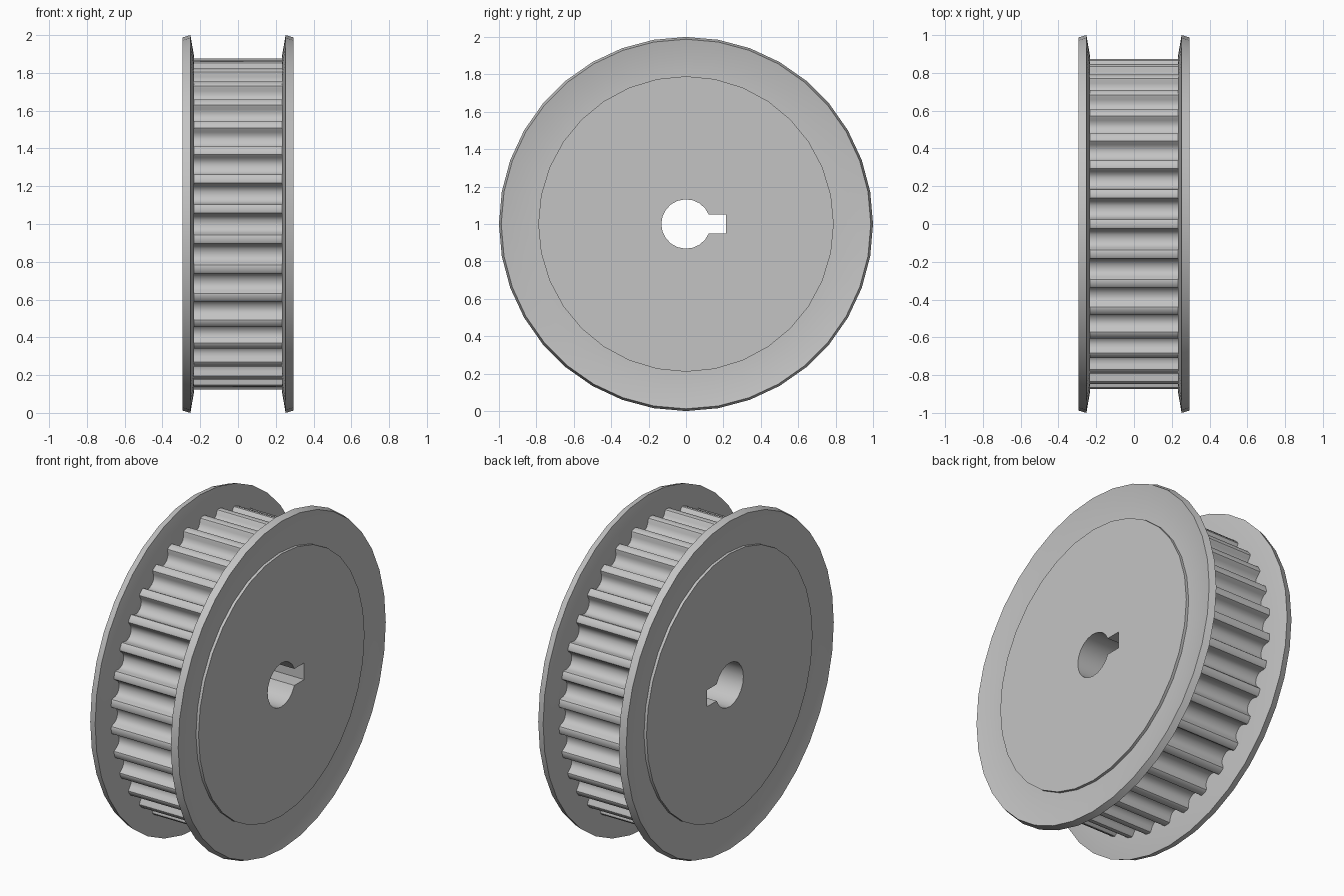
import bpy, bmesh, math
from mathutils import Matrix, Vector

if "Cube" in bpy.data.objects:
    bpy.data.objects.remove(bpy.data.objects["Cube"], do_unlink=True)

TEETH = 34
TIP_R, HUB_R, BORE_R = 0.877, 0.79, 0.132
KEY_HALF, KEY_END = 0.05, 0.215
TOOTH_HALF, HUB_HALF = 0.24, 0.29

# Local profile plane (x, y) becomes world (y, z); the axle lies along x
TO_WORLD = Matrix(((0, 0, 1, 0), (1, 0, 0, 0), (0, 1, 0, 1), (0, 0, 0, 1)))

steel = bpy.data.materials.new("grey_metal")
steel.use_nodes = True
grey = (0.55, 0.55, 0.55, 1)
steel.diffuse_color = grey
steel.node_tree.nodes["Principled BSDF"].inputs["Base Color"].default_value = grey


def add_object(name, bm):
    bmesh.ops.remove_doubles(bm, verts=bm.verts, dist=0.0002)
    bmesh.ops.recalc_face_normals(bm, faces=bm.faces)
    mesh = bpy.data.meshes.new(name)
    bm.to_mesh(mesh)
    bm.free()
    mesh.materials.clear()
    mesh.materials.append(steel)
    obj = bpy.data.objects.new(name, mesh)
    bpy.context.collection.objects.link(obj)
    bpy.ops.object.select_all(action='DESELECT')
    obj.select_set(True)
    bpy.context.view_layer.objects.active = obj
    bpy.ops.object.shade_smooth_by_angle(angle=math.radians(32))
    return obj


def circle(radius, count, start=0.0, end=2 * math.pi, closed=True):
    steps = count if closed else count - 1
    angles = [start + (end - start) * i / steps for i in range(count)]
    return [(radius * math.cos(a), radius * math.sin(a)) for a in angles]


def extruded_outline(name, outlines, half_width):
    """Fill the outlines (inner ones become holes) and extrude both ways."""
    curve = bpy.data.curves.new(name + "_outline", 'CURVE')
    curve.dimensions = '2D'
    curve.fill_mode = 'BOTH'
    curve.extrude = half_width
    for points in outlines:
        spline = curve.splines.new('POLY')
        spline.points.add(len(points) - 1)
        for p, (x, y) in zip(spline.points, points):
            p.co = (x, y, 0, 1)
        spline.use_cyclic_u = True
    helper = bpy.data.objects.new(name + "_helper", curve)
    bpy.context.collection.objects.link(helper)
    graph = bpy.context.evaluated_depsgraph_get()
    mesh = bpy.data.meshes.new_from_object(helper.evaluated_get(graph))
    bpy.data.objects.remove(helper, do_unlink=True)
    bm = bmesh.new()
    bm.from_mesh(mesh)
    bpy.data.meshes.remove(mesh)
    bm.transform(TO_WORLD)
    return add_object(name, bm)


# Toothed ring: rounded grooves, one centred on each side of the wheel
half_groove = [(0.066, 0.0), (0.058, 0.004), (0.053, 0.014), (0.049, 0.030),
               (0.039, 0.048), (0.023, 0.059)]
groove = ([(-t, d) for t, d in half_groove] + [(0, 0.063)]
          + [(t, d) for t, d in reversed(half_groove)])
gear = []
for i in range(TEETH):
    centre = 2 * math.pi * i / TEETH
    for t, depth in groove:
        a, r = centre + t / TIP_R, TIP_R - depth
        gear.append((r * math.cos(a), r * math.sin(a)))
extruded_outline("toothed_ring", [gear, circle(0.7, 32)], TOOTH_HALF)

# Hub with a bore and keyway
key_angle = math.asin(KEY_HALF / BORE_R)
bore = circle(BORE_R, 19, key_angle, 2 * math.pi - key_angle, closed=False)
bore += [(KEY_END, -KEY_HALF), (KEY_END, KEY_HALF)]
extruded_outline("hub", [circle(HUB_R, 32), bore], HUB_HALF)

# Dished flanges: (distance along axle, radius)
flange_profile = [(0.233, 0.77), (0.233, 0.89), (0.252, 1.0),
                  (0.293, 0.988), (0.273, 0.88), (0.273, 0.77)]
for side, name in ((1, "left_flange"), (-1, "right_flange")):
    bm = bmesh.new()
    verts = [bm.verts.new((side * x, 0, 1 + r)) for x, r in flange_profile]
    edges = [bm.edges.new((v, verts[(i + 1) % len(verts)]))
             for i, v in enumerate(verts)]
    bmesh.ops.spin(bm, geom=verts + edges, cent=Vector((0, 0, 1)),
                   axis=Vector((1, 0, 0)), angle=2 * math.pi, steps=36,
                   use_merge=True)
    add_object(name, bm)
